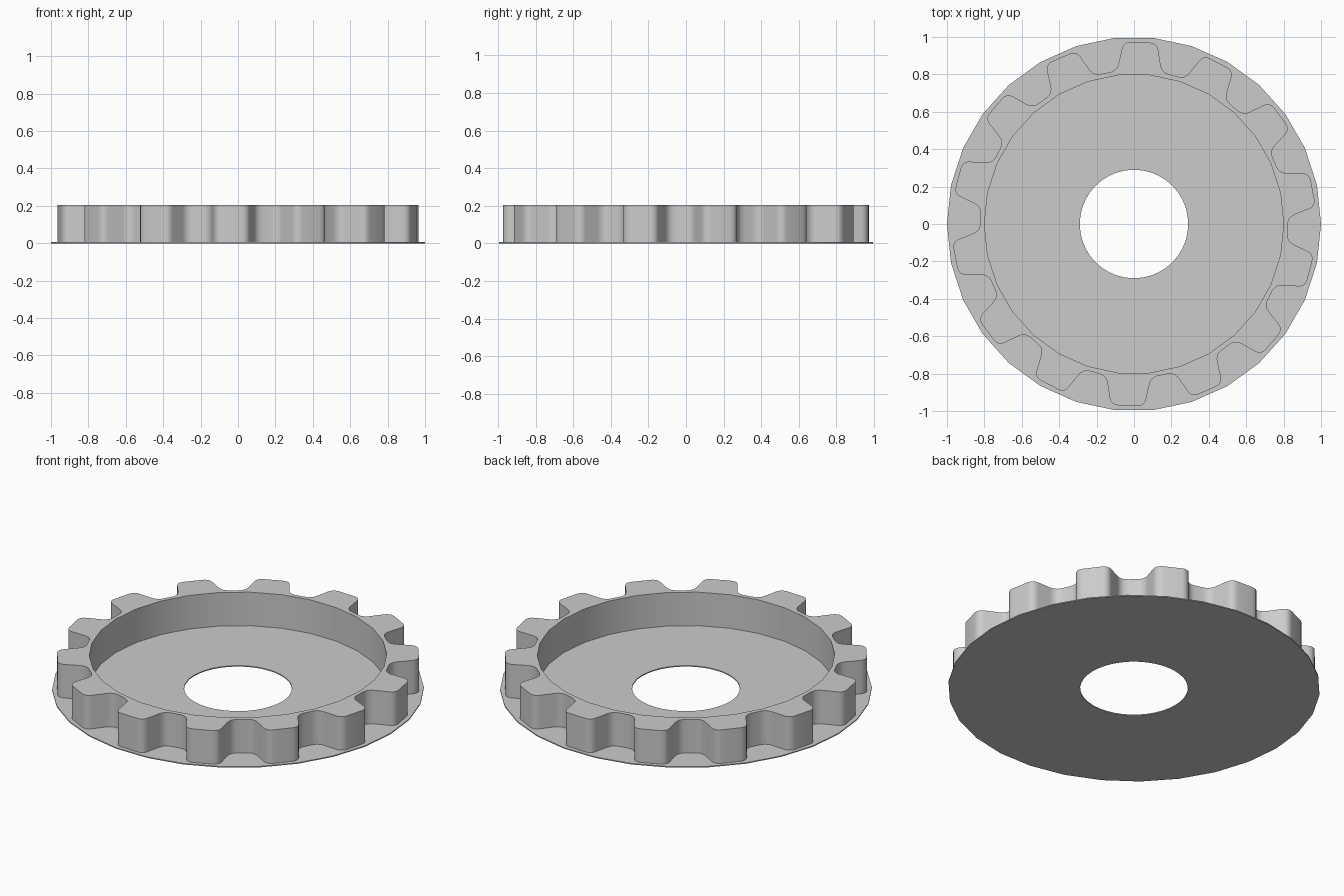
import bpy, bmesh, math
from mathutils import Vector

if "Cube" in bpy.data.objects:
    bpy.data.objects.remove(bpy.data.objects["Cube"])

TEETH = 14
PHASE = math.radians(88)
BASE_TOP = 0.006
TOP = 0.205

grey = bpy.data.materials.new("plain grey")
grey.use_nodes = True
colour = (0.6, 0.6, 0.6, 1)
grey.diffuse_color = colour
grey.node_tree.nodes["Principled BSDF"].inputs["Base Color"].default_value = colour


def circle(radius, sides):
    return [Vector((radius * math.cos(math.tau * i / sides),
                    radius * math.sin(math.tau * i / sides))) for i in range(sides)]


def rounded(points, size, steps=5):
    """Replace every corner of a closed outline with a small curve."""
    out = []
    for i, p in enumerate(points):
        a = p + (points[i - 1] - p).normalized() * size
        b = p + (points[(i + 1) % len(points)] - p).normalized() * size
        for k in range(steps + 1):
            t = k / steps
            out.append(a * (1 - t) ** 2 + p * 2 * t * (1 - t) + b * t * t)
    return out


def gear_outline():
    """Corners of each tooth: root, tip, tip, root."""
    points = []
    for i in range(TEETH):
        angle = PHASE + math.tau * i / TEETH
        out = Vector((math.cos(angle), math.sin(angle)))
        side = Vector((-out.y, out.x))
        for r, s in ((0.815, -0.12), (0.972, -0.09), (0.972, 0.09), (0.815, 0.12)):
            points.append(out * r + side * s)
    return rounded(points, 0.04)


def ring_plate(name, outer, inner, z0, z1):
    """Extrude the area between two outlines into a solid."""
    bm = bmesh.new()
    edges = []
    for loop in (outer, inner):
        verts = [bm.verts.new((p.x, p.y, z0)) for p in loop]
        edges += [bm.edges.new((verts[i - 1], verts[i])) for i in range(len(verts))]
    bmesh.ops.triangle_fill(bm, edges=edges, use_beauty=True, normal=(0, 0, 1))
    result = bmesh.ops.extrude_face_region(bm, geom=bm.faces[:], use_keep_orig=True)
    lifted = [g for g in result["geom"] if isinstance(g, bmesh.types.BMVert)]
    bmesh.ops.translate(bm, verts=lifted, vec=(0, 0, z1 - z0))
    bmesh.ops.recalc_face_normals(bm, faces=bm.faces[:])
    mesh = bpy.data.meshes.new(name)
    bm.to_mesh(mesh)
    bm.free()
    mesh.materials.append(grey)
    obj = bpy.data.objects.new(name, mesh)
    bpy.context.collection.objects.link(obj)
    bpy.ops.object.select_all(action="DESELECT")
    obj.select_set(True)
    bpy.context.view_layer.objects.active = obj
    bpy.ops.object.shade_smooth_by_angle(angle=math.radians(35))
    return obj


# Thin disc with a centre hole, and the toothed rim standing on it
ring_plate("base_disc", circle(1.0, 30), circle(0.29, 40), 0, BASE_TOP)
ring_plate("toothed_rim", gear_outline(), circle(0.8, 30), BASE_TOP, TOP)
